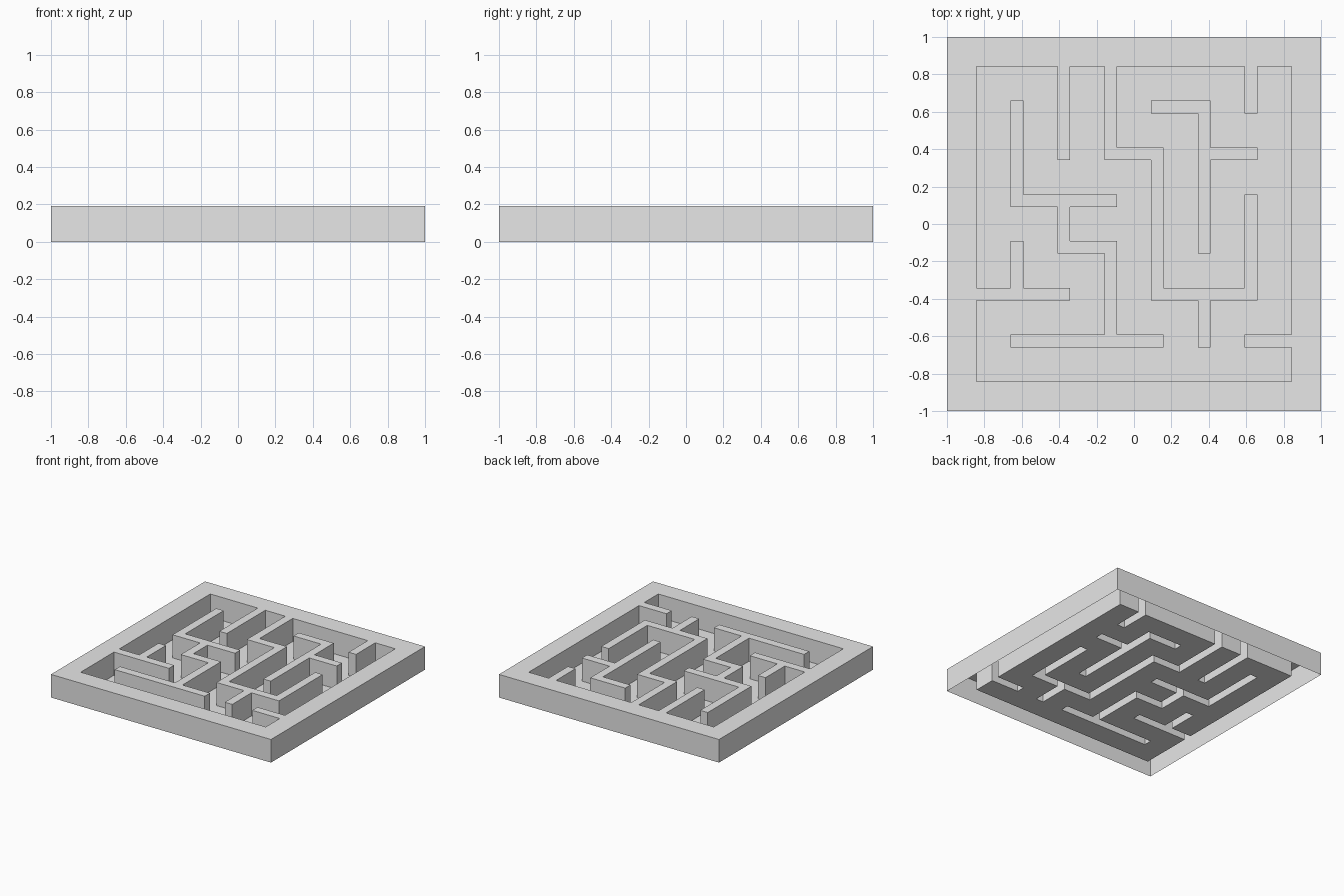
import bpy
import bmesh

cube = bpy.data.objects.get("Cube")
if cube:
    bpy.data.objects.remove(cube, do_unlink=True)

HEIGHT = 0.19
HALF_WALL = 0.034
PITCH = 0.25
NODES = 8

# Grid lines: both sides of every wall line, the outer ones widened into the rim
centres = [(n - (NODES - 1) / 2) * PITCH for n in range(NODES)]
lines = [c + s * HALF_WALL for c in centres for s in (-1, 1)]
lines[0], lines[-1] = -1.0, 1.0
CELLS = len(lines) - 1

# Wall centre lines as paths through the lattice nodes (column, row)
wall_paths = [
    [(0, 0), (7, 0), (7, 7), (0, 7), (0, 0)],          # rim
    [(2, 7), (2, 5)],                                  # back stubs
    [(6, 7), (6, 6)],
    [(3, 7), (3, 5), (4, 5), (4, 2), (6, 2), (6, 4)],  # long winding wall
    [(5, 2), (5, 1)],
    [(4, 6), (5, 6), (5, 3)],                          # hooked island
    [(5, 5), (6, 5)],
    [(7, 1), (6, 1)],                                  # side stubs
    [(0, 2), (2, 2)],
    [(1, 2), (1, 3)],
    [(1, 6), (1, 4), (3, 4)],                          # stepped island
    [(2, 4), (2, 3), (3, 3), (3, 1)],
    [(1, 1), (4, 1)],
]

# Mark every grid cell that a wall path runs over
raised = set()
for path in wall_paths:
    for (c0, r0), (c1, r1) in zip(path, path[1:]):
        for i in range(2 * min(c0, c1), 2 * max(c0, c1) + 1):
            for j in range(2 * min(r0, r1), 2 * max(r0, r1) + 1):
                raised.add((i, j))

bm = bmesh.new()
verts = {}


def vert(i, j, z):
    if (i, j, z) not in verts:
        verts[i, j, z] = bm.verts.new((lines[i], lines[j], z))
    return verts[i, j, z]


# Wall tops and corridor floors, with upright sides where a wall ends;
# the walls stay hollow and open underneath
for i in range(CELLS):
    for j in range(CELLS):
        corners = [(i, j), (i + 1, j), (i + 1, j + 1), (i, j + 1)]
        top = HEIGHT if (i, j) in raised else 0.0
        bm.faces.new([vert(a, b, top) for a, b in corners])
        if not top:
            continue
        for k, (di, dj) in enumerate([(0, -1), (1, 0), (0, 1), (-1, 0)]):
            if (i + di, j + dj) not in raised:
                a, b = corners[k], corners[(k + 1) % 4]
                bm.faces.new([vert(*a, 0.0), vert(*b, 0.0),
                              vert(*b, HEIGHT), vert(*a, HEIGHT)])

mesh = bpy.data.meshes.new("maze_tray")
bm.to_mesh(mesh)
bm.free()
maze = bpy.data.objects.new("maze_tray", mesh)
bpy.context.collection.objects.link(maze)

# Plain grey material
grey = bpy.data.materials.new("light_grey")
grey.use_nodes = True
colour = (0.8, 0.8, 0.8, 1.0)
grey.diffuse_color = colour
grey.node_tree.nodes["Principled BSDF"].inputs["Base Color"].default_value = colour
mesh.materials.append(grey)
